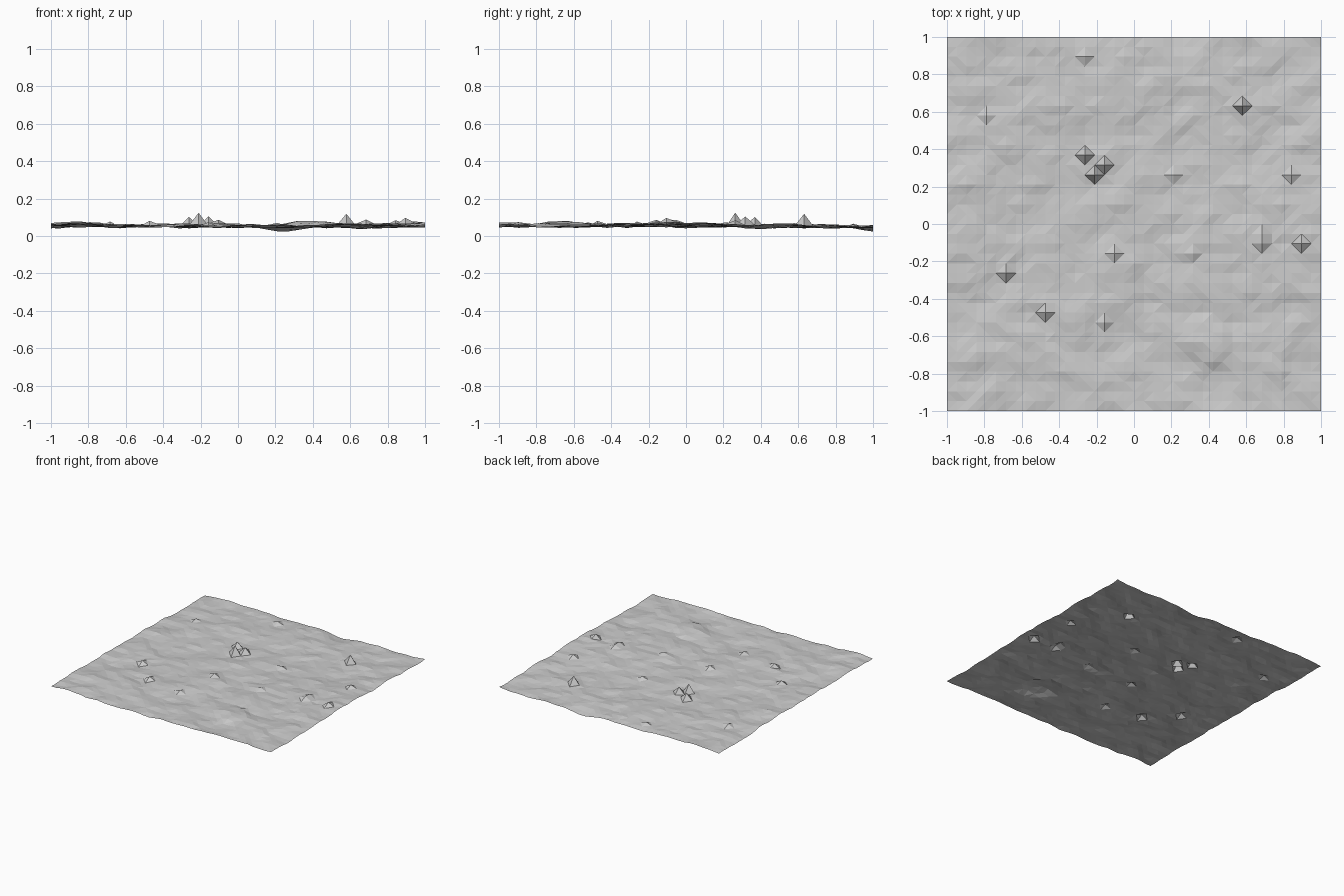
import bpy, bmesh, math
from mathutils import noise, Vector

if "Cube" in bpy.data.objects:
    bpy.data.objects.remove(bpy.data.objects["Cube"])

N = 38                      # cells per side
STEP = 2 / N

# isolated features: x, y, height offset, radius
SPIKES = [(-0.21, 0.263, 0.060), (-0.263, 0.368, 0.040), (-0.158, 0.316, 0.042),
          (0.579, 0.632, 0.055), (0.842, 0.263, 0.022), (0.895, -0.105, 0.035),
          (0.684, -0.053, 0.022), (0.684, -0.105, 0.022), (-0.474, -0.474, 0.024),
          (-0.158, -0.526, 0.024), (-0.684, -0.263, 0.028), (-0.105, -0.158, 0.018),
          (0.316, -0.158, 0.016), (-0.263, 0.895, 0.018), (-0.79, 0.579, 0.018),
          (-0.684, -0.21, 0.012), (0.211, 0.263, 0.014)]


def mound(x, y, cx, cy, r, h):
    """Soft circular rise (or dip for negative h)."""
    d = math.hypot(x - cx, y - cy) / r
    return h * (1 - d * d) ** 2 if d < 1 else 0


def height(x, y):
    # broad undulation
    z = 0.057 + 0.004 * (x * x) - 0.009 * max(0, y) - 0.003 * max(0, -y)
    z += 0.014 * noise.noise(Vector((x * 2.2 + 3, y * 2.6 + 7, 1.5)))
    # rough, slightly x-stretched grain
    z += 0.013 * noise.noise(Vector((x * 5.3 + 11, y * 7.1, 4.2)))
    z += 0.008 * noise.noise(Vector((x * 11.3, y * 15.7 + 5, 8.7)))
    # flat-topped rise and a notch at the back edge
    d = math.hypot(x - 0.395, y + 0.63)
    z += 0.018 * min(1, max(0, (0.15 - d) / 0.06))
    z += mound(x, y, 0.22, 1.0, 0.2, -0.022)
    return min(0.092, max(0.014, z))


# ground sheet
bm = bmesh.new()
bmesh.ops.create_grid(bm, x_segments=N, y_segments=N, size=1)
for v in bm.verts:
    x, y = v.co.x, v.co.y
    v.co.z = height(x, y)
    for sx, sy, h in SPIKES:
        if max(abs(x - sx), abs(y - sy)) < STEP * 0.4:
            v.co.z = 0.058 + h * 1.1 if h > 0.03 else v.co.z + h

bmesh.ops.triangulate(bm, faces=bm.faces[:], quad_method='SHORT_EDGE')
mesh = bpy.data.meshes.new("rough_ground")
bm.to_mesh(mesh)
bm.free()
ground = bpy.data.objects.new("rough_ground", mesh)
bpy.context.collection.objects.link(ground)
